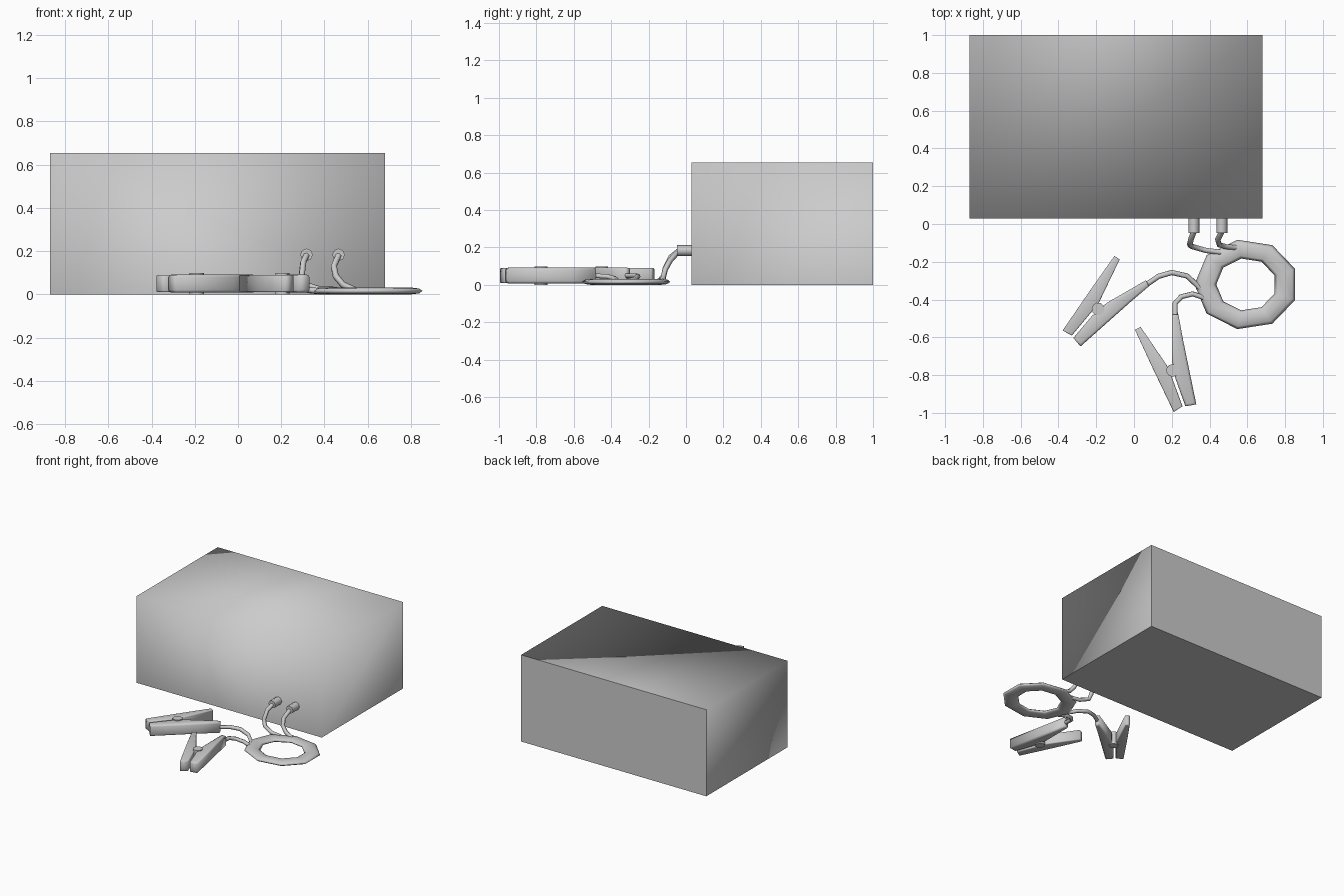
import bpy, bmesh, math
from mathutils import Matrix, Vector

cube = bpy.data.objects.get("Cube")
if cube:
    bpy.data.objects.remove(cube, do_unlink=True)

grey = bpy.data.materials.new("plain_grey")
grey.use_nodes = True
GREY = (0.6, 0.6, 0.6, 1)
grey.diffuse_color = GREY
grey.node_tree.nodes["Principled BSDF"].inputs["Base Color"].default_value = GREY


def finish(name, bm, smooth=True):
    bmesh.ops.recalc_face_normals(bm, faces=bm.faces)
    for f in bm.faces:
        f.smooth = smooth
    me = bpy.data.meshes.new(name)
    bm.to_mesh(me)
    bm.free()
    ob = bpy.data.objects.new(name, me)
    bpy.context.collection.objects.link(ob)
    me.materials.append(grey)
    return ob


def tube(name, points, radius):
    """Round cable through a list of points."""
    cu = bpy.data.curves.new(name, 'CURVE')
    cu.dimensions = '3D'
    cu.bevel_depth = radius
    cu.bevel_resolution = 1
    cu.use_fill_caps = True
    sp = cu.splines.new('POLY')
    sp.points.add(len(points) - 1)
    for p, co in zip(sp.points, points):
        p.co = (*co, 1)
    sp.use_smooth = True
    cu.materials.append(grey)
    ob = bpy.data.objects.new(name, cu)
    bpy.context.collection.objects.link(ob)


def cylinder(name, radius, depth, sides, matrix):
    bm = bmesh.new()
    bmesh.ops.create_cone(bm, cap_ends=True, segments=sides, radius1=radius,
                          radius2=radius, depth=depth, matrix=matrix)
    ob = finish(name, bm)
    bpy.context.view_layer.objects.active = ob
    bpy.ops.object.select_all(action='DESELECT')
    ob.select_set(True)
    bpy.ops.object.shade_smooth_by_angle(angle=math.radians(61))


def clip_arm(name, outline, matrix, bottom, top, bevel):
    """Upright slab with a tapered outline and softened rims."""
    bm = bmesh.new()
    base = bm.faces.new([bm.verts.new((x, y, bottom)) for x, y in outline])
    ext = bmesh.ops.extrude_face_region(bm, geom=[base])
    verts = [v for v in ext['geom'] if isinstance(v, bmesh.types.BMVert)]
    bmesh.ops.translate(bm, verts=verts, vec=(0, 0, top - bottom))
    bmesh.ops.recalc_face_normals(bm, faces=bm.faces)
    rims = [e for e in bm.edges if abs(e.verts[0].co.z - e.verts[1].co.z) < 1e-4]
    if bevel:
        bmesh.ops.bevel(bm, geom=rims, offset=bevel, segments=2,
                        profile=0.5, affect='EDGES')
    bm.transform(matrix)
    finish(name, bm)


# Main case: front, sides and top blend softly, back and base are crisp
bm = bmesh.new()
bmesh.ops.create_cube(bm, size=1, matrix=Matrix.Translation((-0.095, 0.515, 0.3275))
                      @ Matrix.Diagonal((1.55, 0.97, 0.655, 1)))
for f in list(bm.faces):
    if f.normal.z > 0.5 or f.normal.x > 0.5:
        if f.normal.z > 0.5:
            pair = [v for v in f.verts if (v.co.x > 0) == (v.co.y > 0.5)]
        else:
            pair = [v for v in f.verts if (v.co.y > 0.5) == (v.co.z > 0.3)]
        bmesh.ops.connect_verts(bm, verts=pair)
for f in bm.faces:
    if f.normal.y > 0.5 or f.normal.z < -0.5:
        for e in f.edges:
            e.smooth = False
finish("main_case", bm)

# Coiled cable: flattened nine-sided ring
SIDES, PROFILE = 9, 8
bm = bmesh.new()
rings = []
for i in range(SIDES):
    a = math.radians(20 + 360 / SIDES * i)
    loop = []
    for j in range(PROFILE):
        b = math.tau * j / PROFILE
        r = 1 + 0.21 * (math.cos(b) - 1)
        loop.append(bm.verts.new((0.595 + 0.275 * r * math.cos(a),
                                  -0.32 + 0.24 * r * math.sin(a),
                                  0.016 + 0.016 * math.sin(b))))
    rings.append(loop)
for i in range(SIDES):
    p, q = rings[i], rings[(i + 1) % SIDES]
    for j in range(PROFILE):
        k = (j + 1) % PROFILE
        bm.faces.new((p[j], q[j], q[k], p[k]))
finish("coiled_cable", bm)

# Clips: the same pair of arms and pivot, placed twice; pivot at local origin
WIRED = [(-0.005, 0.295), (0.03, 0.295), (0.055, 0.16), (0.125, -0.18),
         (0.067, -0.19), (0.015, -0.045), (-0.005, 0.055)]
FREE = [(-0.2, 0.215), (-0.17, 0.23), (-0.03, 0.025), (-0.005, -0.035),
        (0.052, -0.19), (0.005, -0.22), (-0.11, 0.02)]
for label, pos, turn in (("front", (0.205, -0.775, 0), 0),
                         ("right", (-0.19, -0.45, 0), -60)):
    m = Matrix.Translation(pos) @ Matrix.Rotation(math.radians(turn), 4, 'Z')
    clip_arm(label + "_clip_wired_arm", WIRED, m, 0.008, 0.092, 0.012)
    clip_arm(label + "_clip_free_arm", FREE, m, 0.01, 0.09, 0.006)
    cylinder(label + "_clip_pivot", 0.034, 0.098, 10,
             m @ Matrix.Translation((0, 0, 0.049)))

# Leads from the coil to the clips
tube("right_clip_lead", [(0.06, -0.325, 0.05), (0.13, -0.277, 0.05), (0.2, -0.257, 0.045),
                         (0.28, -0.275, 0.03), (0.33, -0.32, 0.018), (0.36, -0.35, 0.016)], 0.014)
tube("front_clip_lead", [(0.218, -0.5, 0.05), (0.218, -0.42, 0.045), (0.25, -0.385, 0.035),
                         (0.31, -0.37, 0.022), (0.37, -0.39, 0.016)], 0.014)

# Plugs in the case front, with leads dropping down to the coil
for label, x in (("inner", 0.317), ("outer", 0.465)):
    cylinder(label + "_plug", 0.029, 0.09, 8,
             Matrix.Translation((x, -0.003, 0.183)) @ Matrix.Rotation(math.pi / 2, 4, 'X'))
tube("inner_plug_lead", [(0.317, -0.04, 0.18), (0.302, -0.08, 0.15), (0.295, -0.11, 0.09),
                         (0.31, -0.12, 0.045), (0.38, -0.14, 0.022), (0.46, -0.15, 0.02)], 0.015)
tube("outer_plug_lead", [(0.465, -0.04, 0.18), (0.443, -0.085, 0.13), (0.452, -0.11, 0.085),
                         (0.485, -0.12, 0.045), (0.54, -0.125, 0.02)], 0.015)
